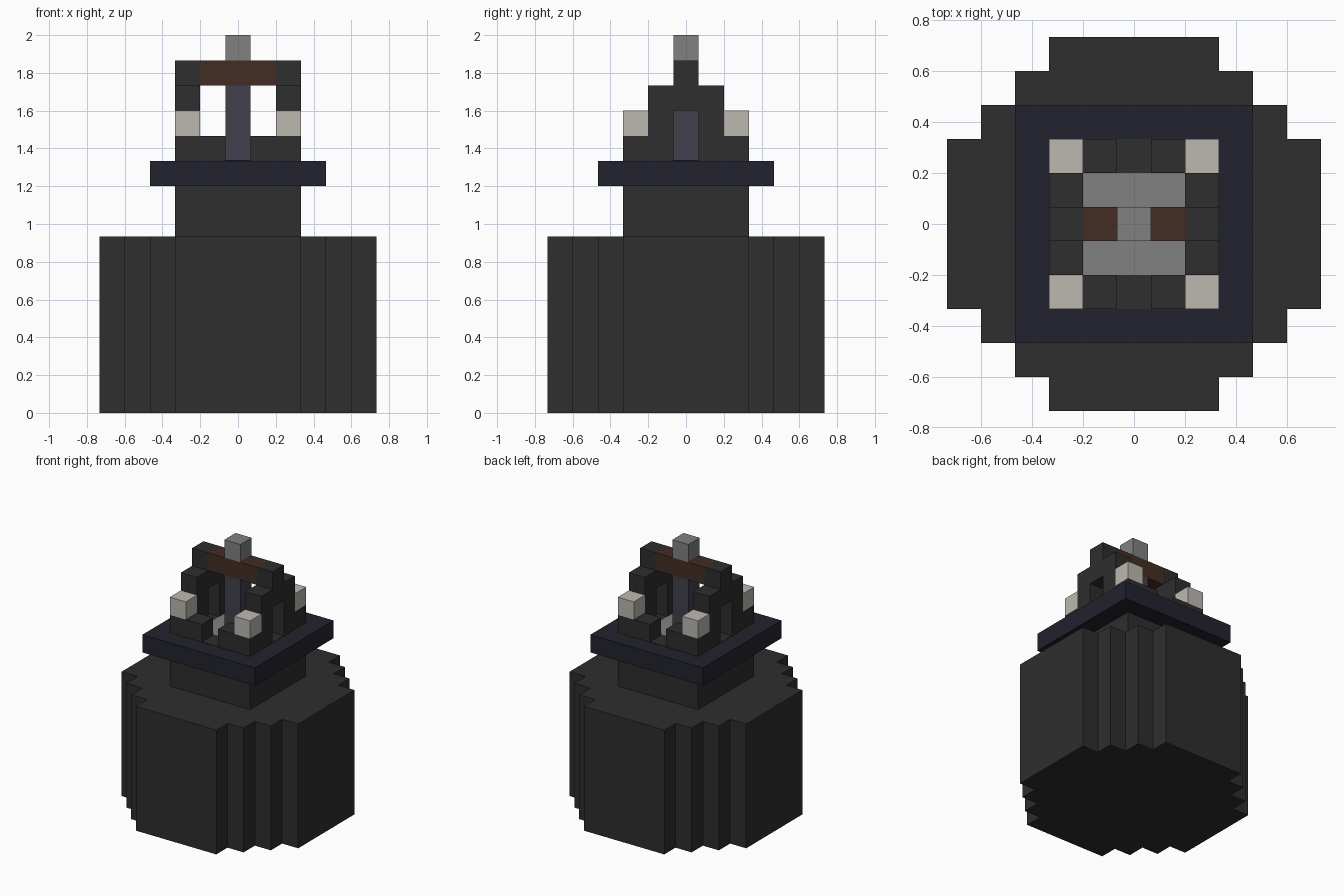
import bpy
import bmesh
from mathutils import Matrix, Vector

U = 2 / 15  # size of one block

cube = bpy.data.objects.get("Cube")
if cube:
    bpy.data.objects.remove(cube, do_unlink=True)


def material(name, rgb):
    """Flat material from display values, stored as linear."""
    col = [(c / 255 / 12.92) if c < 11 else ((c / 255 + 0.055) / 1.055) ** 2.4 for c in rgb]
    mat = bpy.data.materials.new(name)
    mat.use_nodes = True
    mat.diffuse_color = (*col, 1)
    bsdf = mat.node_tree.nodes["Principled BSDF"]
    bsdf.inputs["Base Color"].default_value = (*col, 1)
    bsdf.inputs["Roughness"].default_value = 0.9
    return mat


CHARCOAL = material("charcoal", (46, 46, 46))
NAVY = material("dark navy", (34, 34, 46))
SLATE = material("slate purple", (66, 64, 77))
BROWN = material("dark brown", (67, 45, 36))
GREY = material("mid grey", (129, 129, 129))
BONE = material("off white", (188, 185, 177))


def prism(name, mat, points, depth):
    """Extrude a closed outline of 3D points (in blocks) along a vector."""
    bm = bmesh.new()
    face = bm.faces.new([bm.verts.new(Vector(p) * U) for p in points])
    ext = bmesh.ops.extrude_face_region(bm, geom=[face])
    moved = [g for g in ext["geom"] if isinstance(g, bmesh.types.BMVert)]
    bmesh.ops.translate(bm, verts=moved, vec=Vector(depth) * U)
    bmesh.ops.recalc_face_normals(bm, faces=bm.faces[:])
    mesh = bpy.data.meshes.new(name)
    bm.to_mesh(mesh)
    bm.free()
    mesh.materials.append(mat)
    obj = bpy.data.objects.new(name, mesh)
    bpy.context.collection.objects.link(obj)
    return obj


def box(name, mat, x, y, z):
    """Box between ranges given in blocks."""
    base = [(x[0], y[0], z[0]), (x[1], y[0], z[0]), (x[1], y[1], z[0]), (x[0], y[1], z[0])]
    return prism(name, mat, base, (0, 0, z[1] - z[0]))


def square(name, mat, half, z):
    return box(name, mat, (-half, half), (-half, half), z)


# Stepped round body: one stair-stepped corner turned four times
corner = [(5.5, 2.5), (4.5, 2.5), (4.5, 3.5), (3.5, 3.5), (3.5, 4.5), (2.5, 4.5), (2.5, 5.5)]
outline = []
for x, y in corner:
    outline.append((x, y, 0))
for turn in range(3):
    outline += [(-y, x, 0) for x, y, z in outline[-len(corner):]]
prism("body", CHARCOAL, outline, (0, 0, 7))

# Neck, rim and the floor inside the rim
square("neck", CHARCOAL, 2.5, (7, 9))
square("rim", NAVY, 3.5, (9, 10))
square("floor_border", CHARCOAL, 2.5, (10, 10.02))
square("floor_centre", GREY, 1.5, (10.02, 10.04))

# Stepped side walls with a doorway
half = [(0.5, 10), (2.5, 10), (2.5, 11), (1.5, 11), (1.5, 13), (0.5, 13), (0.5, 14)]
profile = [(0.5, 12)] + half + [(-y, z) for y, z in reversed(half)] + [(-0.5, 12)]
for side, sx in (("left", 1), ("right", -1)):
    prism(side + "_wall", CHARCOAL, [(sx * 1.5, y, z) for y, z in profile], (sx, 0, 0))

    # Low kerbs and pale corner lamps, front and back
    for end, sy in (("front", -1), ("back", 1)):
        tag = end + "_" + side
        ys = sorted((sy * 1.5, sy * 2.5))
        box(tag + "_kerb", CHARCOAL, sorted((sx * 0.5, sx * 1.5)), ys, (10, 11))
        box(tag + "_lamp", BONE, sorted((sx * 1.5, sx * 2.5)), ys, (11, 12))

# Central post, cross beam and cap
square("post", SLATE, 0.5, (10, 13))
box("cross_beam", BROWN, (-1.5, 1.5), (-0.5, 0.5), (13, 14))
square("cap", GREY, 0.5, (14, 15))
